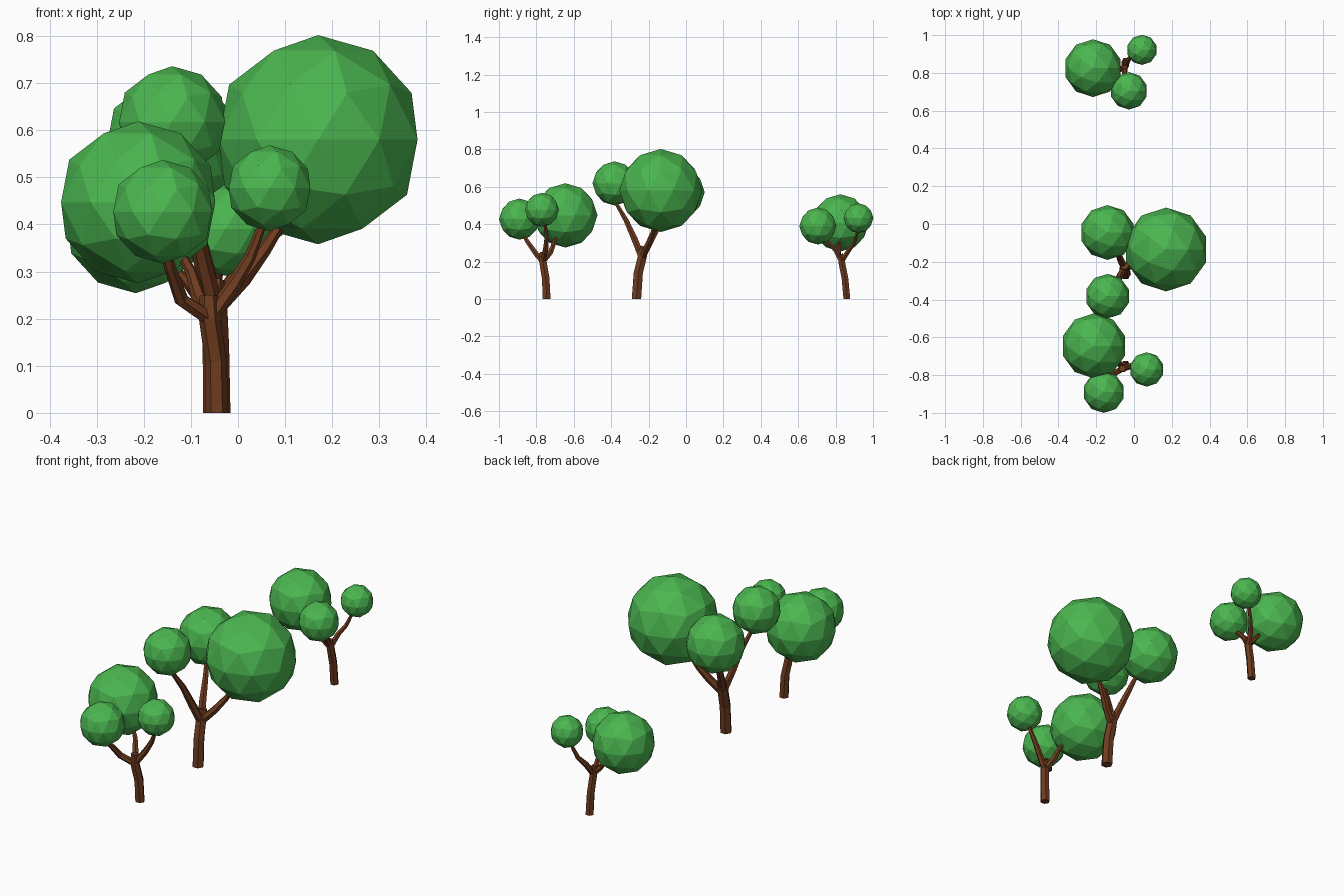
import bpy, bmesh, math
from mathutils import Vector

if "Cube" in bpy.data.objects:
    bpy.data.objects.remove(bpy.data.objects["Cube"])


def material(name, color):
    m = bpy.data.materials.new(name)
    m.diffuse_color = color
    m.use_nodes = True
    m.node_tree.nodes["Principled BSDF"].inputs["Base Color"].default_value = m.diffuse_color
    return m


LEAF = material("leaf_green", (0.07, 0.47, 0.08, 1))
BARK = material("bark_brown", (0.16, 0.045, 0.014, 1))
SIDES = 6


def add_tube(bm, path, radii):
    """Tapered six-sided limb along a path, closed at both ends."""
    pts = [Vector(p) for p in path]
    rings = []
    for i, (p, r) in enumerate(zip(pts, radii)):
        d = (pts[min(i + 1, len(pts) - 1)] - pts[max(i - 1, 0)]).normalized()
        if p.z == 0:
            d = Vector((0, 0, 1))          # flat cut on the ground
        u = (Vector((1, 0, 0)) - d * d.x).normalized()
        v = d.cross(u)
        rings.append([bm.verts.new(p + r * (math.cos(a) * u + math.sin(a) * v))
                      for a in (math.tau * k / SIDES for k in range(SIDES))])
    for a, b in zip(rings, rings[1:]):
        for k in range(SIDES):
            n = (k + 1) % SIDES
            bm.faces.new((a[k], a[n], b[n], b[k]))
    bm.faces.new(rings[0][::-1])
    bm.faces.new(rings[-1])


def make_tree(name, trunk, r, branches, crowns):
    # Trunk and its forked branches
    bm = bmesh.new()
    add_tube(bm, trunk, [r, r * 0.97, r * 0.95, r * 0.8])
    for path in branches:
        add_tube(bm, [trunk[2]] + path, [r * 0.7, r * 0.66, r * 0.52, r * 0.3])
    mesh = bpy.data.meshes.new(name + "_trunk")
    bm.to_mesh(mesh)
    bm.free()
    mesh.materials.append(BARK)
    bpy.context.collection.objects.link(bpy.data.objects.new(name + "_trunk", mesh))
    # Faceted foliage balls
    for i, (x, y, z, radius) in enumerate(crowns):
        bpy.ops.mesh.primitive_ico_sphere_add(subdivisions=2, radius=radius, location=(x, y, z))
        ball = bpy.context.object
        ball.name = f"{name}_foliage_{i + 1}"
        ball.data.materials.append(LEAF)


# Middle, tallest tree
make_tree("middle_tree",
          [(-.045, -.265, 0), (-.047, -.255, .14), (-.05, -.235, .22), (-.05, -.22, .28)], .029,
          [[(.01, -.205, .285), (.055, -.18, .345), (.11, -.16, .43)],
           [(-.07, -.19, .31), (-.09, -.14, .40), (-.115, -.09, .50)],
           [(-.075, -.275, .32), (-.095, -.32, .42), (-.13, -.39, .54)]],
          [(.17, -.135, .58, .222), (-.14, -.045, .57, .145), (-.14, -.382, .618, .118)])

# Front tree
make_tree("front_tree",
          [(-.045, -.745, 0), (-.047, -.75, .11), (-.06, -.765, .2), (-.062, -.765, .25)], .024,
          [[(-.085, -.725, .25), (-.10, -.705, .30), (-.14, -.68, .37)],
           [(-.12, -.80, .24), (-.145, -.85, .31), (-.16, -.89, .38)],
           [(-.01, -.75, .27), (.025, -.745, .33), (.06, -.755, .42)]],
          [(-.212, -.645, .447, .172), (-.16, -.89, .427, .11), (.067, -.77, .477, .091)])

# Back tree
make_tree("back_tree",
          [(-.045, .86, 0), (-.045, .85, .11), (-.048, .832, .2), (-.05, .825, .24)], .021,
          [[(-.08, .815, .24), (-.11, .82, .28), (-.16, .825, .34)],
           [(-.05, .80, .26), (-.042, .765, .30), (-.03, .73, .34)],
           [(-.03, .87, .26), (-.005, .90, .30), (.03, .925, .39)]],
          [(-.217, .825, .407, .153), (-.027, .705, .39, .099), (.042, .922, .432, .08)])
